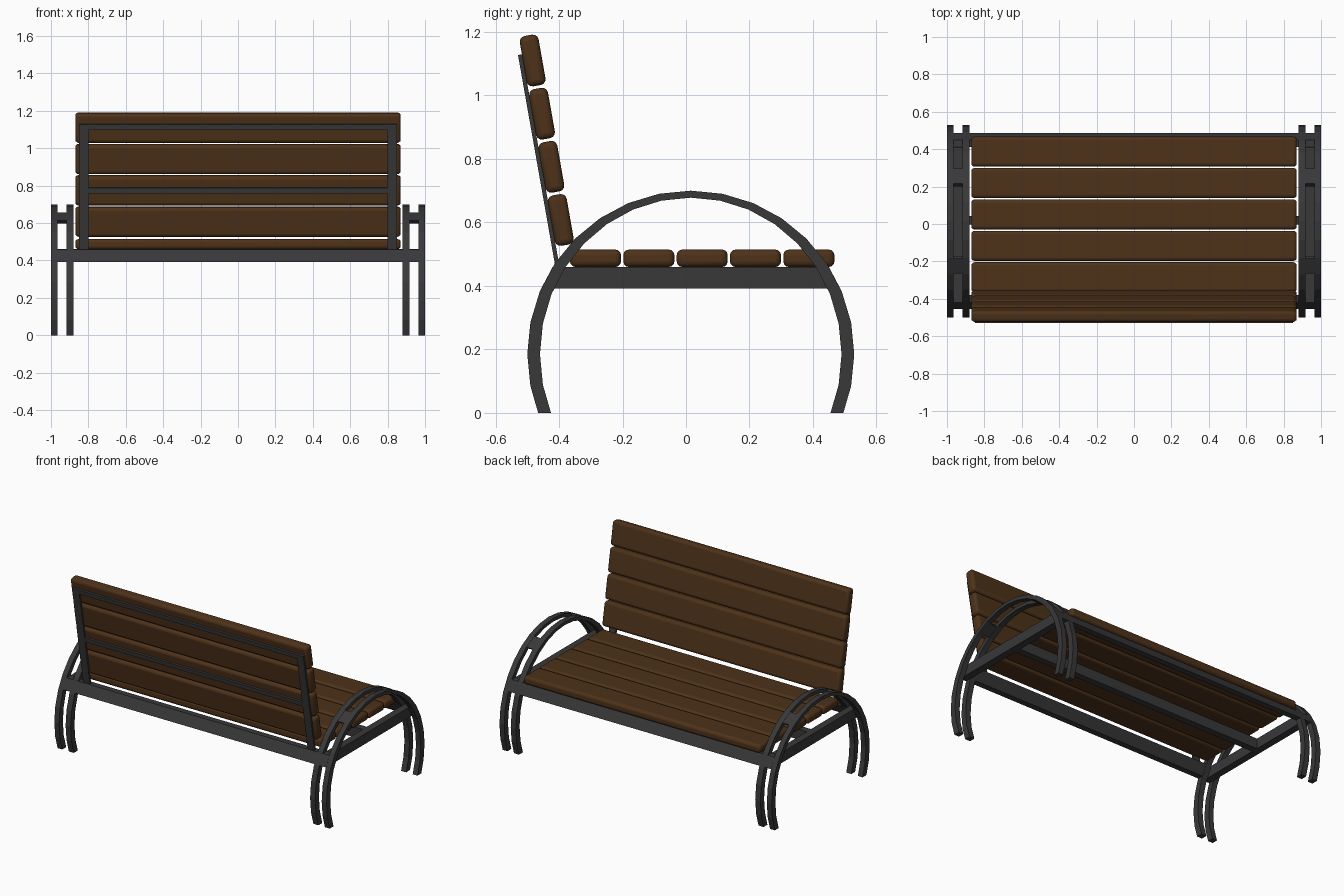
import bpy, bmesh
from math import sin, cos, radians, asin
from mathutils import Matrix, Vector

if "Cube" in bpy.data.objects:
    bpy.data.objects.remove(bpy.data.objects["Cube"])

def material(name, color):
    m = bpy.data.materials.new(name)
    m.diffuse_color = color
    m.use_nodes = True
    m.node_tree.nodes["Principled BSDF"].inputs["Base Color"].default_value = m.diffuse_color
    return m

WOOD = material("dark wood", (0.075, 0.032, 0.010, 1))
IRON = material("dark metal", (0.040, 0.040, 0.042, 1))

def prism(name, profile_faces, x0, x1, mat=IRON):
    """Extrude yz quads sharing edges from x0 to x1."""
    bm = bmesh.new()
    faces = [bm.faces.new([bm.verts.new((x0, y, z)) for y, z in f]) for f in profile_faces]
    bmesh.ops.remove_doubles(bm, verts=bm.verts, dist=1e-5)
    ext = bmesh.ops.extrude_face_region(bm, geom=bm.faces[:], use_keep_orig=True)
    for v in ext["geom"]:
        if isinstance(v, bmesh.types.BMVert):
            v.co.x = x1
    bmesh.ops.recalc_face_normals(bm, faces=bm.faces)
    return finish(bm, name, mat)

def finish(bm, name, mat):
    me = bpy.data.meshes.new(name)
    bm.to_mesh(me)
    bm.free()
    me.materials.append(mat)
    ob = bpy.data.objects.new(name, me)
    bpy.context.collection.objects.link(ob)
    return ob

def box(name, center, size, mat=IRON, tilt=0.0, bevel=0.0):
    bm = bmesh.new()
    bmesh.ops.create_cube(bm, size=1, matrix=Matrix.Diagonal((*size, 1)))
    ob = finish(bm, name, mat)
    ob.location = center
    ob.rotation_euler.x = tilt
    if bevel:
        b = ob.modifiers.new("Bevel", 'BEVEL')
        b.width, b.segments = bevel, 3
        bpy.context.view_layer.objects.active = ob
        ob.select_set(True)
        bpy.ops.object.shade_smooth_by_angle(angle=radians(40))
        ob.select_set(False)
    return ob

# Hoop shape: round outside, slightly narrower ellipse inside
CY, CZ, R, RY, RZ = 0.015, 0.185, 0.515, 0.475, 0.493

def outer(a):
    return (CY + R * cos(a), CZ + R * sin(a))

def inner(a):
    return (CY + RY * cos(a), CZ + RZ * sin(a))

def inner_at(z, s):
    return (CY + s * RY * cos(asin((z - CZ) / RZ)), z)

def outer_at(z, s):
    return (CY + s * R * cos(asin((z - CZ) / R)), z)

STEP = radians(11.25)
hoop = []
for i in range(-1, 17):
    a, b = i * STEP, (i + 1) * STEP
    hoop.append([outer(a), outer(b), inner(b), inner(a)])
# Flat feet on the ground at both ends
foot = [[outer_at(0, s), outer(a), inner(a), inner_at(0, s)]
        for s, a in ((1, -STEP), (-1, 17 * STEP))]

def inset(quad, t=0.1):
    c = sum((Vector(p) for p in quad), Vector((0, 0))) / 4
    return [tuple(Vector(p).lerp(c, t)) for p in quad]

Z0, Z1 = 0.392, 0.46
for s, side in ((-1, "left"), (1, "right")):
    # Paired hoops forming legs and armrest
    for n, (a, b) in (("outer", (0.965, 1.0)), ("inner", (0.88, 0.917))):
        prism(f"{side}_{n}_hoop", hoop + foot, s * a, s * b)
    # Small spacers between the hoops
    for k, i in (("back", 10), ("front", 5)):
        q = [outer(i * STEP), outer((i + 1) * STEP), inner((i + 1) * STEP), inner(i * STEP)]
        prism(f"{side}_{k}_spacer", [inset(q)], s * 0.917, s * 0.965)
    # Seat side beam, ends following the hoop
    prism(f"{side}_seat_beam", [[inner_at(Z0, -1), inner_at(Z0, 1), inner_at(Z1, 1), inner_at(Z1, -1)]],
          s * 0.917, s * 0.965)

# Long rails under the seat
for s, n in ((-1, "back"), (1, "front")):
    q = [outer_at(Z0, s), outer_at(Z1, s), inner_at(Z1, s), inner_at(Z0, s)]
    prism(f"{n}_seat_rail", [inset(q, 0.03)], -0.965, 0.965)
box("middle_seat_rail", (0, 0.02, (Z0 + Z1) / 2), (1.84, 0.045, Z1 - Z0))

# Seat slats
for i in range(5):
    box(f"seat_slat_{i + 1}", (0, -0.285 + 0.168 * i, 0.487), (1.74, 0.161, 0.055), WOOD, 0, 0.018)

# Tilted backrest: d runs down from the top slat, n out of its rear
TILT = radians(10)
def back_point(d, n, x=0):
    return (x, -0.483 + d * sin(TILT) - n * cos(TILT), 1.11 - d * cos(TILT) - n * sin(TILT))

for i in range(4):
    box(f"back_slat_{i + 1}", back_point(0.17 * i, 0), (1.74, 0.06, 0.161), WOOD, TILT, 0.018)

# Flat bar frame behind the backrest
for s, side in ((-1, "left"), (1, "right")):
    box(f"{side}_back_upright", back_point(0.32, 0.036, s * 0.825), (0.05, 0.013, 0.69), IRON, TILT)
for n, d in (("upper", -0.01), ("middle", 0.335)):
    box(f"{n}_back_bar", back_point(d, 0.036), (1.62, 0.013, 0.03), IRON, TILT)
